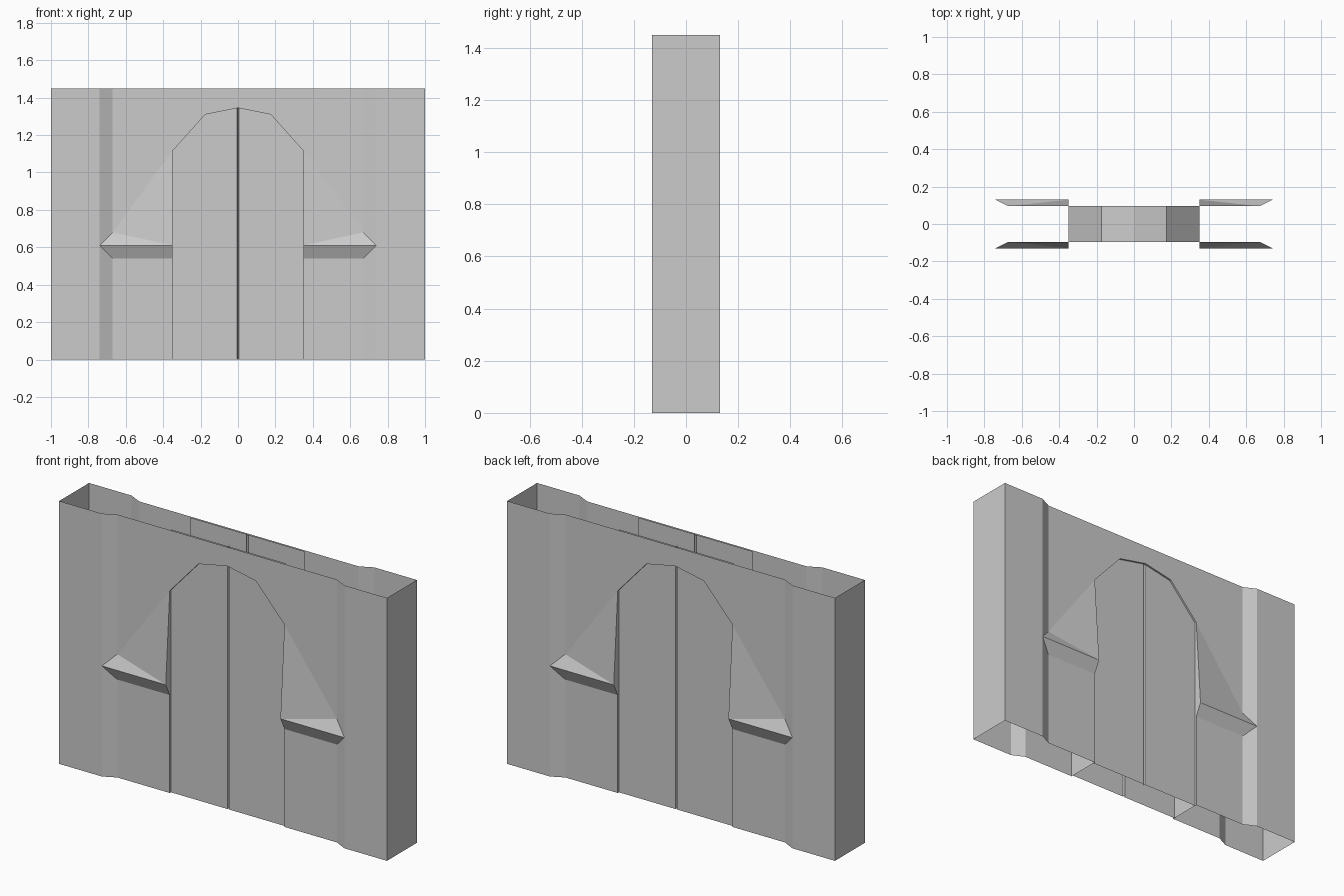
import bpy, bmesh
from mathutils import Vector

if "Cube" in bpy.data.objects:
    bpy.data.objects.remove(bpy.data.objects["Cube"])

OUT, REC, DOOR = -0.13, -0.095, -0.085   # y of pilaster, recessed wall, door leaf
H = 1.45
ARCH = [(0.35, 0), (0.35, 1.115), (0.175, 1.31), (0, 1.345)]


def quarter_part(name, faces):
    """Build the front right quarter from (points, facing) and mirror it in x and y."""
    bm = bmesh.new()
    for pts, facing in faces:
        f = bm.faces.new([bm.verts.new(p) for p in pts])
        f.normal_update()
        if f.normal.dot(Vector(facing)) < 0:
            f.normal_flip()
    bmesh.ops.remove_doubles(bm, verts=bm.verts, dist=1e-4)
    me = bpy.data.meshes.new(name)
    bm.to_mesh(me)
    bm.free()
    ob = bpy.data.objects.new(name, me)
    bpy.context.collection.objects.link(ob)
    m = ob.modifiers.new("mirror", 'MIRROR')
    m.use_axis = (True, True, False)
    m.merge_threshold = 1e-4
    return ob


def strip(profile, z0, z1, facing):
    """Vertical walls standing on a plan profile of (x, y) points."""
    return [([(*a, z0), (*b, z0), (*b, z1), (*a, z1)], facing)
            for a, b in zip(profile, profile[1:])]


FRONT = (0, -1, 0)

# Hollow wall shell: end cap, pilaster, chamfer and recessed field around the arch
flat = lambda pts: ([(x, REC, z) for x, z in pts], FRONT)
wall = strip([(1, 0), (1, OUT)], 0, H, (1, 0, 0))
wall += strip([(1, OUT), (0.74, OUT)], 0, H, FRONT)
wall += [
    ([(0.67, REC, 0), (0.74, OUT, 0), (0.74, OUT, 0.61), (0.67, REC, 0.54)], FRONT),
    ([(0.67, REC, 0.68), (0.74, OUT, 0.61), (0.74, OUT, H), (0.67, REC, H)], FRONT),
    flat([(0.35, 0), (0.67, 0), (0.67, 0.54), (0.35, 0.54)]),
    flat([(0.67, 0.68), (0.67, H), (0.35, H), (0.35, 1.115)]),
    flat([(0.35, 1.115), (0.35, H), (0.175, H), (0.175, 1.31)]),
    flat([(0.175, 1.31), (0.175, H), (0, H), (0, 1.345)]),
]
quarter_part("wall", wall)

# Faceted ledges beside the arch
tip, inner = (0.74, OUT, 0.61), (0.35, OUT, 0.61)
low_in, low_out = (0.35, REC, 0.54), (0.67, REC, 0.54)
top_in, top_out = (0.35, REC, 1.115), (0.67, REC, 0.68)
quarter_part("ledge", [
    ([tip, inner, low_in, low_out], FRONT),
    ([tip, inner, top_out], FRONT),
    ([top_out, inner, top_in], FRONT),
    ([inner, low_in, top_in], (-1, 0, 0)),
])

# Arched passage through the wall
quarter_part("archway", [
    ([(a[0], REC, a[1]), (b[0], REC, b[1]), (b[0], 0, b[1]), (a[0], 0, a[1])], (-1, 0, -1))
    for a, b in zip(ARCH, ARCH[1:])])

# Door leaves with a narrow groove between them
quarter_part("door", strip([(0.35, DOOR), (0.006, DOOR), (0, DOOR + 0.012)], 0, H, FRONT))
